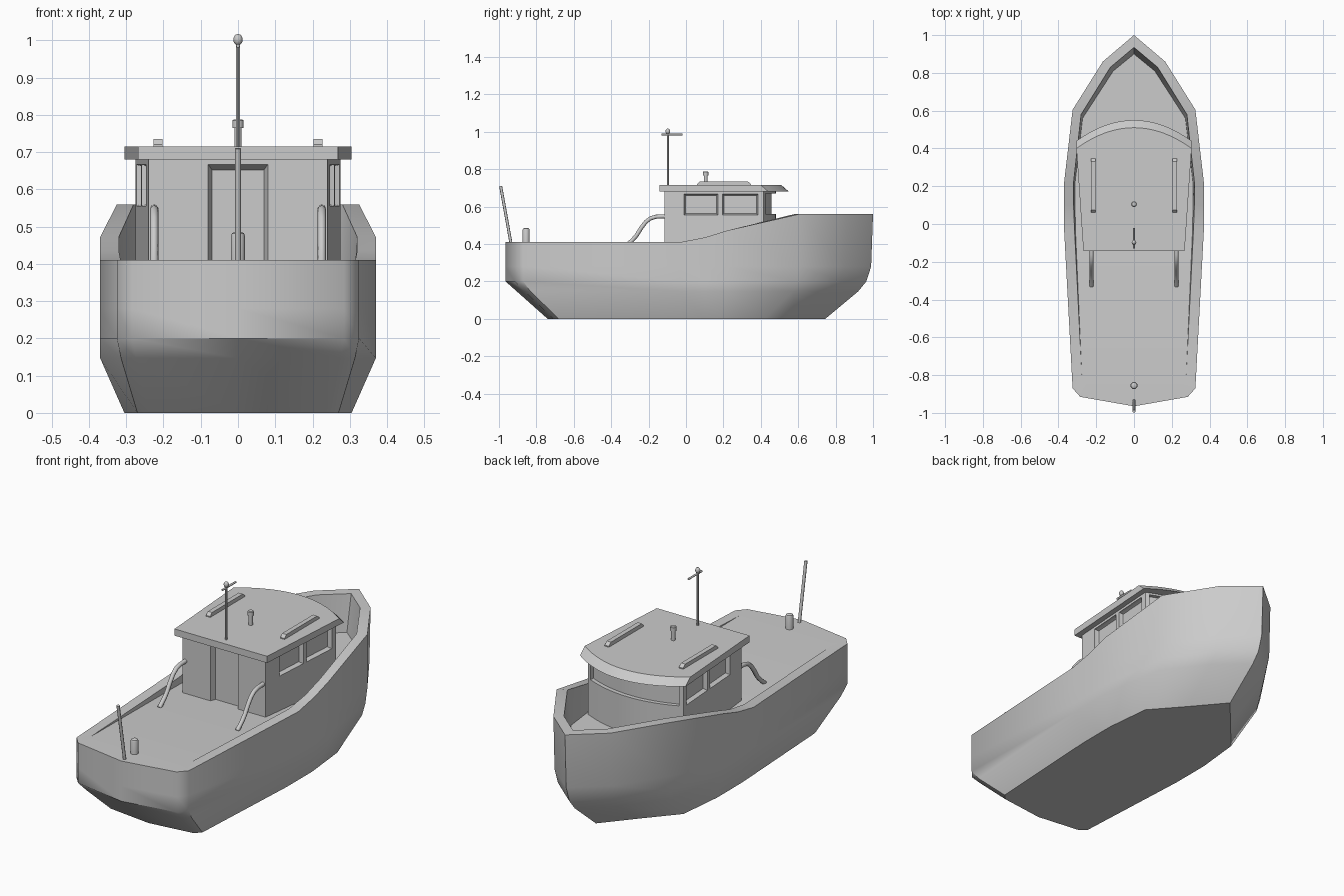
import bpy, bmesh, math
from mathutils import Vector

if "Cube" in bpy.data.objects:
    bpy.data.objects.remove(bpy.data.objects["Cube"])


def finish(name, bm, angle=35):
    bmesh.ops.remove_doubles(bm, verts=bm.verts, dist=1e-5)
    bmesh.ops.recalc_face_normals(bm, faces=bm.faces)
    me = bpy.data.meshes.new(name)
    bm.to_mesh(me)
    bm.free()
    ob = bpy.data.objects.new(name, me)
    bpy.context.collection.objects.link(ob)
    smooth(ob, angle)
    return ob


def smooth(ob, angle):
    bpy.ops.object.select_all(action='DESELECT')
    bpy.context.view_layer.objects.active = ob
    ob.select_set(True)
    bpy.ops.object.shade_smooth_by_angle(angle=math.radians(angle))


def loft(bm, rings, caps=True):
    vs = [[bm.verts.new(p) for p in r] for r in rings]
    n = len(vs[0])
    for a, b in zip(vs, vs[1:]):
        for i in range(n):
            j = (i + 1) % n
            bm.faces.new((a[i], a[j], b[j], b[i]))
    if caps:
        bm.faces.new(vs[0])
        bm.faces.new(vs[-1])
    return vs


def solid(name, rings, angle=35):
    bm = bmesh.new()
    loft(bm, rings)
    return finish(name, bm, angle)


def mirror_ring(half):
    """Close a half ring that starts and ends on the centreline."""
    return half + [(-x, y, z) for x, y, z in half[-2:0:-1]]


def turned(name, x, y, profile, n=16):
    return solid(name, [[(x + r * math.cos(2 * math.pi * i / n),
                          y + r * math.sin(2 * math.pi * i / n), z)
                         for i in range(n)] for r, z in profile])


def pipe(name, pts, r):
    cu = bpy.data.curves.new(name, 'CURVE')
    cu.dimensions = '3D'
    cu.bevel_depth = r
    cu.bevel_resolution = 2
    cu.use_fill_caps = True
    sp = cu.splines.new('POLY')
    sp.points.add(len(pts) - 1)
    for p, c in zip(sp.points, pts):
        p.co = (*c, 1)
    ob = bpy.data.objects.new(name, cu)
    bpy.context.collection.objects.link(ob)
    bpy.ops.object.select_all(action='DESELECT')
    bpy.context.view_layer.objects.active = ob
    ob.select_set(True)
    bpy.ops.object.convert(target='MESH')
    smooth(bpy.context.object, 50)


# Hull: half outlines from bow to stern, lofted keel -> rail -> deck
top = [(0, 1, .56), (.165, .86, .56), (.325, .605, .56), (.37, .22, .472), (.37, .1, .435),
       (.37, -.03, .41), (.325, -.87, .41), (.285, -.915, .41), (0, -.965, .41)]
keel = [(0, .745), (.14, .58), (.28, .42), (.305, .18), (.305, .1),
        (.305, -.03), (.27, -.68), (.24, -.71), (0, -.74)]
inner = [(0, .935), (.125, .83), (.28, .58), (.32, .22), (.32, .1),
         (.315, -.03), (.275, -.83), (.25, -.85), (0, -.885)]
deck = [(0, .90, .37), (.11, .81, .37), (.272, .56, .37), (.312, .22, .37), (.312, .1, .37),
        (.31, -.03, .375), (.275, -.83, .41), (.25, -.85, .41), (0, -.885, .41)]
flare = {.147: (.69, .72, .82, 1, 1, 1, .8, .75, .735),
         .2: (.86, .88, .93, 1, 1, 1, 1, 1, 1),
         .28: (.96, .97, 1, 1, 1, 1, 1, 1, 1)}
rings = [[(x, y, 0) for x, y in keel]]
for z, fs in flare.items():
    rings.append([(k[0] + (t[0] - k[0]) * f, k[1] + (t[1] - k[1]) * f, z)
                  for k, t, f in zip(keel, top, fs)])
rings += [top, [(x, y, t[2]) for (x, y), t in zip(inner, top)], deck]
bm = bmesh.new()
vs = loft(bm, [mirror_ring(r) for r in rings], caps=False)
for ring in (vs[0], vs[-1]):
    n = len(ring)
    for i in range(n // 2):
        quad = [ring[i], ring[i + 1], ring[(n - i - 1) % n], ring[(n - i) % n]]
        bm.faces.new(list(dict.fromkeys(quad)))
finish("hull", bm, 42)


def plan(back_x, back_y, side_x, side_y, bulge, z, n=16):
    """Straight back and sides with a bowed front edge."""
    pts = [(-back_x, back_y, z), (back_x, back_y, z)]
    for i in range(n + 1):
        t = 1 - 2 * i / n
        pts.append((side_x * t, side_y + bulge * (1 - t * t), z))
    return pts


# Cabin with recessed door, side windows and bowed windscreen
cabin = solid("cabin", [plan(.24, -.115, .275, .415, .065, z) for z in (.36, .69)])
bm = bmesh.new()
loft(bm, [[(-w, y, .3), (w, y, .3), (w, y, h), (-w, y, h)]
          for w, h, y in ((.08, .667, -.13), (.08, .667, -.115), (.07, .652, -.085))])
for s in (-1, 1):
    for y0, y1 in ((-.01, .17), (.195, .385)):
        rs = []
        for d, e in ((.02, 0), (0, 0), (-.02, .008)):
            rs.append([(s * (.24 + .066 * (y + .115) + d), y, z) for y, z in
                       ((y0 + e, .555 + e), (y1 - e, .555 + e),
                        (y1 - e, .667 - e), (y0 + e, .667 - e))])
        loft(bm, rs)
screen = []
for z in (.56, .67):
    arc = []
    for i in range(17):
        x = .255 * (1 - i / 8)
        arc.append((x, .415 + .065 * (1 - (x / .275) ** 2)))
    screen.append([(x, y - .022, z) for x, y in arc] + [(x, y + .03, z) for x, y in arc[::-1]])
loft(bm, screen)
cutter = finish("opening_cutter", bm)
cutter.hide_render = True
mod = cabin.modifiers.new("openings", 'BOOLEAN')
mod.object = cutter
mod.operation = 'DIFFERENCE'
mod.solver = 'EXACT'
bpy.context.view_layer.objects.active = cabin
bpy.ops.object.modifier_apply(modifier=mod.name)
bpy.data.objects.remove(cutter)
smooth(cabin, 30)

# Roof slab with sloping visor
solid("roof", [plan(.268, -.142, .305, .44, .11, .68),
               plan(.268, -.142, .305, .40, .11, .715)], 30)

# Paired roof rails and curved handrails
for s, side in ((-1, "left"), (1, "right")):
    x = s * .215
    solid("roof_rail_" + side, [[(x - .012, a, z), (x + .012, a, z), (x + .012, b, z), (x - .012, b, z)]
                                for a, b, z in ((.06, .348, .71), (.06, .348, .72), (.075, .33, .735))])
    pipe("handrail_" + side, [(s * .225, y, z) for y, z in
         ((-.11, .548), (-.16, .546), (-.19, .537), (-.215, .518), (-.24, .485),
          (-.265, .445), (-.285, .422), (-.31, .40), (-.328, .385))], .011)

# Roof vent, mast with lamp and crossbar
turned("roof_vent", 0, .105, [(.01, .71), (.01, .765), (.015, .765), (.015, .785), (.011, .788)])
turned("mast", 0, -.097, [(.006, .7), (.006, .995)], 10)
turned("mast_lamp", 0, -.097, [(.012 * math.sin(math.pi * t / 8) + .0005,
                                1.002 - .015 * math.cos(math.pi * t / 8)) for t in range(9)], 12)
pipe("mast_crossbar", [(0, -.13, .985), (0, -.02, .985)], .005)

# Stern bollard and raked flagpole
turned("bollard", 0, -.855, [(.019, .39), (.019, .474), (.016, .482), (.009, .486)])
pipe("flagpole", [(0, -.935, .40), (0, -.991, .71)], .008)
